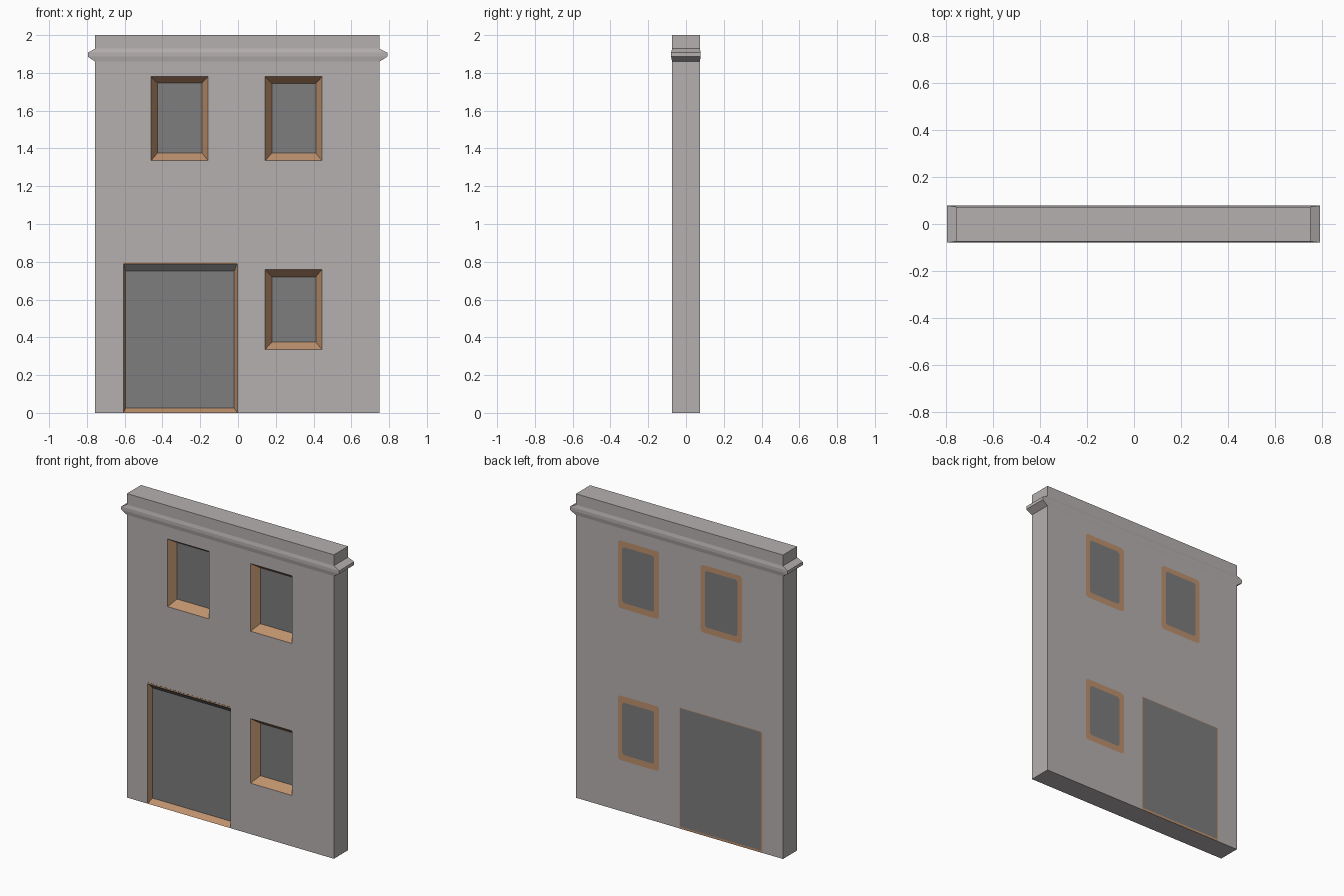
import bpy

if "Cube" in bpy.data.objects:
    bpy.data.objects.remove(bpy.data.objects["Cube"])

def mat(name, c):
    m = bpy.data.materials.new(name)
    m.diffuse_color = (*c, 1)
    m.use_nodes = True
    m.node_tree.nodes["Principled BSDF"].inputs["Base Color"].default_value = m.diffuse_color
    return m

STONE = mat("grey stone", (0.47, 0.435, 0.435))
WOOD = mat("tan frame", (0.51, 0.285, 0.155))
GLASS = mat("dark grey pane", (0.205, 0.205, 0.21))

def make(name, verts, faces, mats, idx=None):
    me = bpy.data.meshes.new(name)
    me.from_pydata(verts, [], faces)
    for m in mats:
        me.materials.append(m)
    for i, k in enumerate(idx or []):
        me.polygons[i].material_index = k
    ob = bpy.data.objects.new(name, me)
    bpy.context.collection.objects.link(ob)
    return ob

X0, X1, YF, YB, H = -0.757, 0.75, -0.074, 0.073, 2.0

# name, outer (x0, x1, z0, z1), inner (x0, x1, z0, z1), recess depth
OPENINGS = [
    ("upper_left_window", (-0.46, -0.158, 1.335, 1.78), (-0.427, -0.19, 1.375, 1.747), 0.05),
    ("upper_right_window", (0.143, 0.445, 1.335, 1.78), (0.18, 0.412, 1.375, 1.743), 0.05),
    ("lower_right_window", (0.143, 0.445, 0.335, 0.76), (0.18, 0.412, 0.375, 0.72), 0.05),
    ("doorway", (-0.607, -0.003, 0.0, 0.797), (-0.595, -0.02, 0.025, 0.75), 0.037),
]

# Wall: closed box whose front is a grid with the openings left out
xs = sorted({X0, X1} | {v for o in OPENINGS for v in o[1][:2]})
zs = sorted({0.0, H} | {v for o in OPENINGS for v in o[1][2:]})
verts, faces = [], []

def quad(*pts):
    n = len(verts)
    verts.extend(pts)
    faces.append(tuple(range(n, n + 4)))

for a, b in zip(xs, xs[1:]):
    for c, d in zip(zs, zs[1:]):
        mx, mz = (a + b) / 2, (c + d) / 2
        if not any(o[1][0] < mx < o[1][1] and o[1][2] < mz < o[1][3] for o in OPENINGS):
            quad((a, YF, c), (b, YF, c), (b, YF, d), (a, YF, d))
quad((X1, YB, 0), (X0, YB, 0), (X0, YB, H), (X1, YB, H))
quad((X1, YF, 0), (X1, YB, 0), (X1, YB, H), (X1, YF, H))
quad((X0, YB, 0), (X0, YF, 0), (X0, YF, H), (X0, YB, H))
quad((X0, YF, H), (X1, YF, H), (X1, YB, H), (X0, YB, H))
quad((X0, YB, 0), (X1, YB, 0), (X1, YF, 0), (X0, YF, 0))
make("wall", verts, faces, [STONE])

# Cornice: band built from four stacked rings
rings = [(1.86, 0), (1.886, 1), (1.907, 1), (1.928, 0)]
cv = []
for z, t in rings:
    l, r, f, b = (-0.795, 0.791, -0.079, 0.078) if t else (X0, X1, YF, YB)
    cv += [(l, f, z), (r, f, z), (r, b, z), (l, b, z)]
cf = [(4*k + i, 4*k + (i+1) % 4, 4*k + 4 + (i+1) % 4, 4*k + 4 + i)
      for k in range(3) for i in range(4)]
make("cornice", cv, cf, [STONE])

def rect(r, y):
    a, b, c, d = r
    return [(a, y, c), (b, y, c), (b, y, d), (a, y, d)]

def back_plate(name, r, y, cut, m):
    # flat panel with clipped corners, facing the back
    a, b, c, d = r
    p = [(a + cut, y, c), (a, y, c + cut), (a, y, d - cut), (a + cut, y, d),
         (b - cut, y, d), (b, y, d - cut), (b, y, c + cut), (b - cut, y, c)]
    make(name, p, [tuple(range(8))], [m])

for name, outer, inner, depth in OPENINGS:
    door = name == "doorway"
    # Splayed frame: bottom, right, top, left
    v = rect(outer, YF) + rect(inner, YF + depth)
    f = [(i, (i+1) % 4, 4 + (i+1) % 4, 4 + i) for i in range(4)]
    idx = [0, 0, 1 if door else 0, 0]
    make(name + "_frame", v, f, [WOOD, GLASS], idx)
    # Recessed pane
    make(name + "_pane", rect(inner, YF + depth), [(0, 1, 2, 3)], [GLASS])
    if door:
        # thin lintel trim on the face of the wall
        a, b, c, d = outer
        make("door_lintel_trim", rect((a, b, d - 0.01, d), YF - 0.001),
             [(0, 1, 2, 3)], [WOOD])
        inner = (a + 0.009, b - 0.006, 0.014, d - 0.004)
    # Painted outline on the back of the wall
    back_plate(name + "_back_frame", outer, YB + 0.001, 0.003 if door else 0.014, WOOD)
    back_plate(name + "_back_pane", inner, YB + 0.002, 0.003 if door else 0.012, GLASS)
